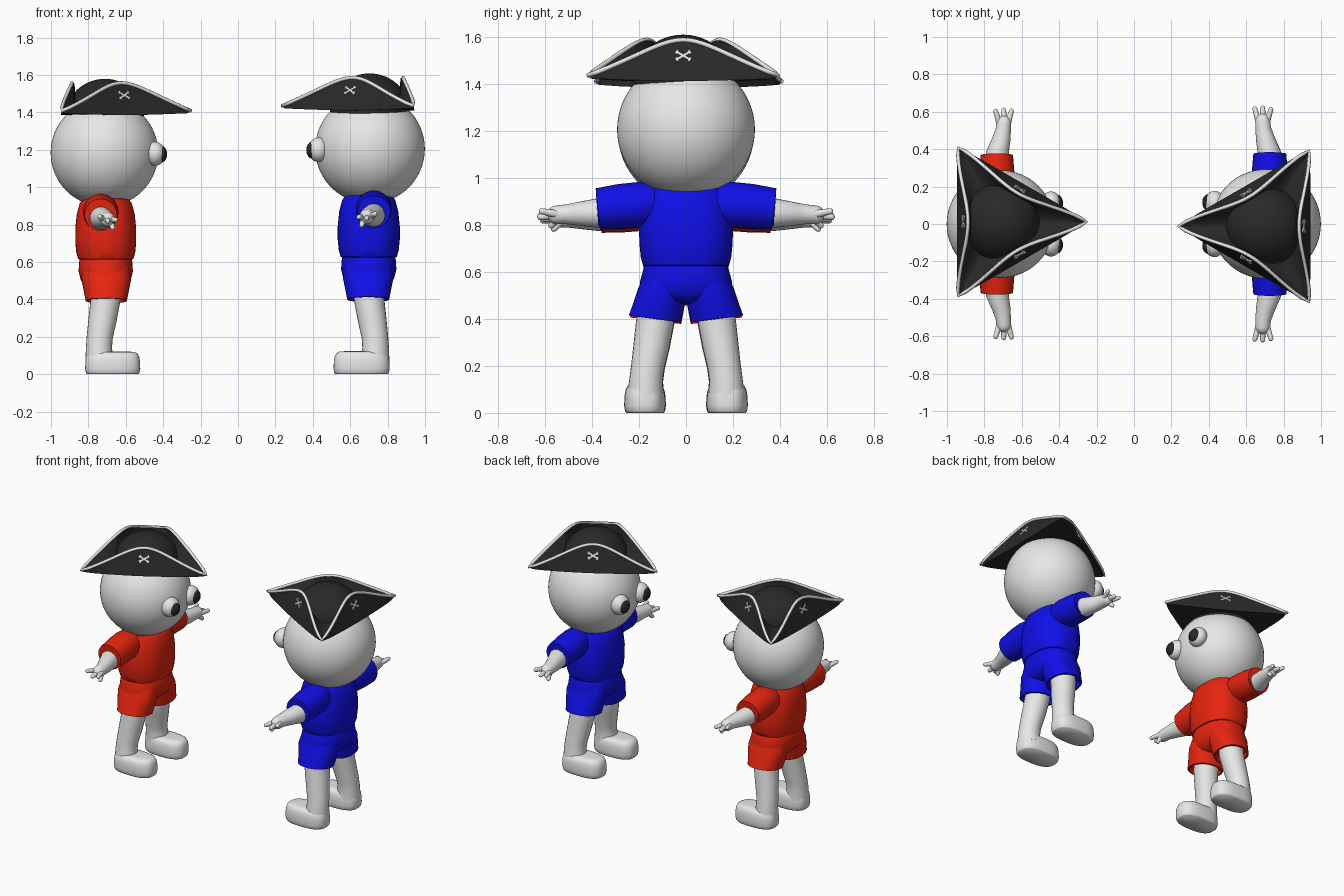
import bpy, bmesh, math
from math import pi, sin, cos, tan
from mathutils import Vector, Matrix

if "Cube" in bpy.data.objects:
    bpy.data.objects.remove(bpy.data.objects["Cube"])


def material(name, rgb):
    m = bpy.data.materials.new(name)
    m.use_nodes = True
    m.diffuse_color = (*rgb, 1)
    bsdf = next(n for n in m.node_tree.nodes if n.type == 'BSDF_PRINCIPLED')
    bsdf.inputs["Base Color"].default_value = (*rgb, 1)
    return m


WHITE = material("pale_white", (0.8, 0.8, 0.8))
BLACK = material("hat_black", (0.022, 0.022, 0.022))
RED = material("cloth_red", (0.8, 0.018, 0.005))
BLUE = material("cloth_blue", (0.005, 0.005, 0.8))

PLACE = Matrix()   # placement of the figure being built
PREFIX = ""


def finish(name, bm, mat, angle=45):
    bmesh.ops.recalc_face_normals(bm, faces=bm.faces)
    bm.transform(PLACE)
    me = bpy.data.meshes.new(PREFIX + name)
    bm.to_mesh(me)
    bm.free()
    me.shade_smooth()
    me.set_sharp_from_angle(angle=math.radians(angle))
    me.materials.append(mat)
    ob = bpy.data.objects.new(PREFIX + name, me)
    bpy.context.collection.objects.link(ob)
    return ob


def loft(name, rings, mat, angle=45):
    """Skin a list of rings and close both ends."""
    bm = bmesh.new()
    rows = [[bm.verts.new(p) for p in r] for r in rings]
    n = len(rows[0])
    for a, b in zip(rows, rows[1:]):
        for i in range(n):
            j = (i + 1) % n
            bm.faces.new((a[i], a[j], b[j], b[i]))
    bm.faces.new(rows[0])
    bm.faces.new(rows[-1])
    return finish(name, bm, mat, angle)


def oval(center, ru, rv, u=(1, 0, 0), v=(0, 1, 0), power=2, n=40):
    c, u, v = Vector(center), Vector(u), Vector(v)

    def f(x):
        return math.copysign(abs(x) ** (2 / power), x)
    return [c + u * ru * f(cos(2 * pi * i / n)) + v * rv * f(sin(2 * pi * i / n)) for i in range(n)]


def limb(name, path, mat, round_end=False, angle=45):
    """Tube through (x, y, z, radius) points."""
    pts = [Vector(p[:3]) for p in path]
    rad = [p[3] for p in path]
    if round_end:
        d, r = (pts[-1] - pts[-2]).normalized(), rad[-1]
        end = pts[-1]
        for k in (0.35, 0.7, 0.92, 0.99):
            pts.append(end + d * r * k)
            rad.append(r * math.sqrt(1 - k * k))
    rings = []
    for i, p in enumerate(pts):
        d = (pts[min(i + 1, len(pts) - 1)] - pts[max(i - 1, 0)]).normalized()
        u = (Vector((1, 0, 0)) - d * d.x).normalized()
        rings.append(oval(p, rad[i], rad[i], u, d.cross(u), n=24))
    return loft(name, rings, mat, angle)


def ball(name, center, size, mat, seg=48):
    bm = bmesh.new()
    bmesh.ops.create_uvsphere(bm, u_segments=seg, v_segments=seg // 2, radius=1)
    bm.transform(Matrix.Translation(center) @ Matrix.Diagonal((*size, 1)))
    return finish(name, bm, mat, 180)


def body(cloth):
    ball("head", (0, 0, 1.205), (0.293,) * 3, WHITE, 64)
    shirt = [(.615, .12, .16), (.628, .15, .183), (.66, .16, .192), (.72, .166, .198), (.79, .166, .2),
             (.87, .158, .19), (.93, .142, .177), (.955, .125, .165), (.962, .09, .12)]
    loft("shirt", [oval((.007, 0, z), a, b, power=2.3) for z, a, b in shirt], cloth)
    hips = [(.65, .13, .165), (.63, .143, .176), (.56, .148, .195), (.51, .135, .195),
            (.48, .11, .16), (.465, .07, .1)]
    loft("shorts", [oval((.007, 0, z), a, b, power=2.3) for z, a, b in hips], cloth)


def side_parts(cloth, s, label):
    # eyes
    ball(label + "_eye", (.275, .11 * s, 1.2), (.056, .067, .066), WHITE, 32)
    ball(label + "_pupil", (.308, .115 * s, 1.198), (.033, .045, .046), BLACK, 32)
    # sleeve with a sunken opening
    limb(label + "_sleeve", [(-.02, .1 * s, .89, .07), (-.02, .14 * s, .889, .088), (-.02, .19 * s, .885, .097),
         (-.02, .28 * s, .877, .096), (-.02, .375 * s, .867, .088), (-.02, .376 * s, .867, .078),
         (-.02, .35 * s, .868, .074)], cloth)
    # arm, hand and fingers
    limb(label + "_arm", [(-.02, .3 * s, .853, .064), (-.018, .38 * s, .849, .062), (.005, .46 * s, .846, .05),
         (.015, .51 * s, .844, .042), (.018, .55 * s, .842, .04)], WHITE, True, 80)
    for k, tip in enumerate([(.06, .616, .84), (.018, .62, .833), (-.026, .613, .857), (.045, .572, .797)]):
        limb(f"{label}_finger_{k + 1}", [(.018 + (tip[0] - .018) * .4, .53 * s, .841, .019),
             (tip[0], tip[1] * s, tip[2], .013)], WHITE, True, 80)
    # shorts leg, tilted along the thigh and open at the bottom
    hem = []
    tilt = Vector((0, s, .13)).normalized()
    for y, z, a, b in [(.08, .59, .125, .09), (.1, .52, .136, .103), (.118, .45, .122, .108),
                       (.132, .4, .112, .112), (.132, .399, .1, .1), (.13, .43, .095, .095)]:
        hem.append(oval((.01, y * s, z), a, b, v=tilt, power=2.2))
    loft(label + "_shorts_leg", hem, cloth)
    # leg and foot
    limb(label + "_leg", [(.005, .122 * s, .48, .082), (.005, .13 * s, .4, .081), (-.01, .145 * s, .3, .077),
         (-.026, .162 * s, .2, .071), (-.03, .17 * s, .14, .071), (-.026, .172 * s, .07, .078)], WHITE)
    sole = [(0, .9), (.008, .96), (.03, 1), (.07, .985), (.095, .94), (.112, .85), (.121, .7), (.123, .4)]
    loft(label + "_foot", [oval((.045, .175 * s, z), .15 - .1 * (1 - k), .088 * k, power=2.7)
                           for z, k in sole], WHITE, 60)


def hat_outline(t):
    """Brim radius, trim radius and fold amount at angle t."""
    phi = t % (2 * pi / 3) - pi / 3
    wall = .24 / max(cos(phi), .1)
    brim = (wall ** -14 + .472 ** -14) ** (-1 / 14)
    fold = max(cos(pi / 2 * tan(phi) / tan(pi / 3)), 0) ** 1.3
    return brim, brim * (1 - .25 * fold) + .012 * (1 - fold), fold


def hat():
    n, mid = 120, (.003, .012)

    def at(t, r, z):
        return Vector((mid[0] + r * cos(t), mid[1] + r * sin(t), z))
    rings = [[] for _ in range(6)]
    for i in range(n):
        t = 2 * pi * i / n
        brim, top, fold = hat_outline(t)
        z0, z1 = 1.411 + .01 * (1 - fold), 1.435 + .15 * fold
        levels = [(.05, 1.411), (brim, z0), (top, z1), (top - .014, z1 - .002),
                  (top * .7 + .035, z1 * .5 + .72), (.14, 1.43)]
        for ring, (r, z) in zip(rings, levels):
            ring.append(at(t, r, z))
    loft("hat_brim", rings, BLACK, 50)
    ball("hat_crown", (*mid, 1.411), (.212, .212, .197), BLACK)

    # pale rope along the folded edge
    cu = bpy.data.curves.new(PREFIX + "hat_trim", 'CURVE')
    cu.dimensions = '3D'
    cu.bevel_depth, cu.bevel_resolution = .01, 2
    sp = cu.splines.new('POLY')
    sp.points.add(n - 1)
    for point, p in zip(sp.points, rings[2]):
        point.co = (*(PLACE @ p), 1)
    sp.use_cyclic_u = True
    cu.materials.append(WHITE)
    bpy.context.collection.objects.link(bpy.data.objects.new(PREFIX + "hat_trim", cu))

    # crossed bars on each of the three panels
    lean = math.atan2(.06, .174)
    for k in range(3):
        t = pi / 3 + k * 2 * pi / 3
        frame = (Matrix.Translation(at(t, .206, 1.518)) @ Matrix.Rotation(t, 4, 'Z')
                 @ Matrix.Rotation(-lean, 4, 'Y'))
        bm = bmesh.new()
        for a in (-1, 1):
            turn = frame @ Matrix.Rotation(a * .55, 4, 'X')
            bmesh.ops.create_cube(bm, size=1, matrix=turn @ Matrix.Diagonal((.008, .07, .011, 1)))
            for e in (-1, 1):
                bmesh.ops.create_cube(bm, size=1, matrix=turn @ Matrix.Translation((0, .032 * e, 0))
                                      @ Matrix.Diagonal((.009, .01, .018, 1)))
        finish(f"hat_cross_{k + 1}", bm, WHITE, 30)


# two figures facing each other
for PREFIX, cloth, x, turn, size in (("red_", RED, -.714, 0, .982), ("blue_", BLUE, .706, pi, 1)):
    PLACE = Matrix.Translation((x, 0, 0)) @ Matrix.Rotation(turn, 4, 'Z') @ Matrix.Scale(size, 4)
    body(cloth)
    for s, label in ((1, "left"), (-1, "right")):
        side_parts(cloth, s, label)
    hat()
